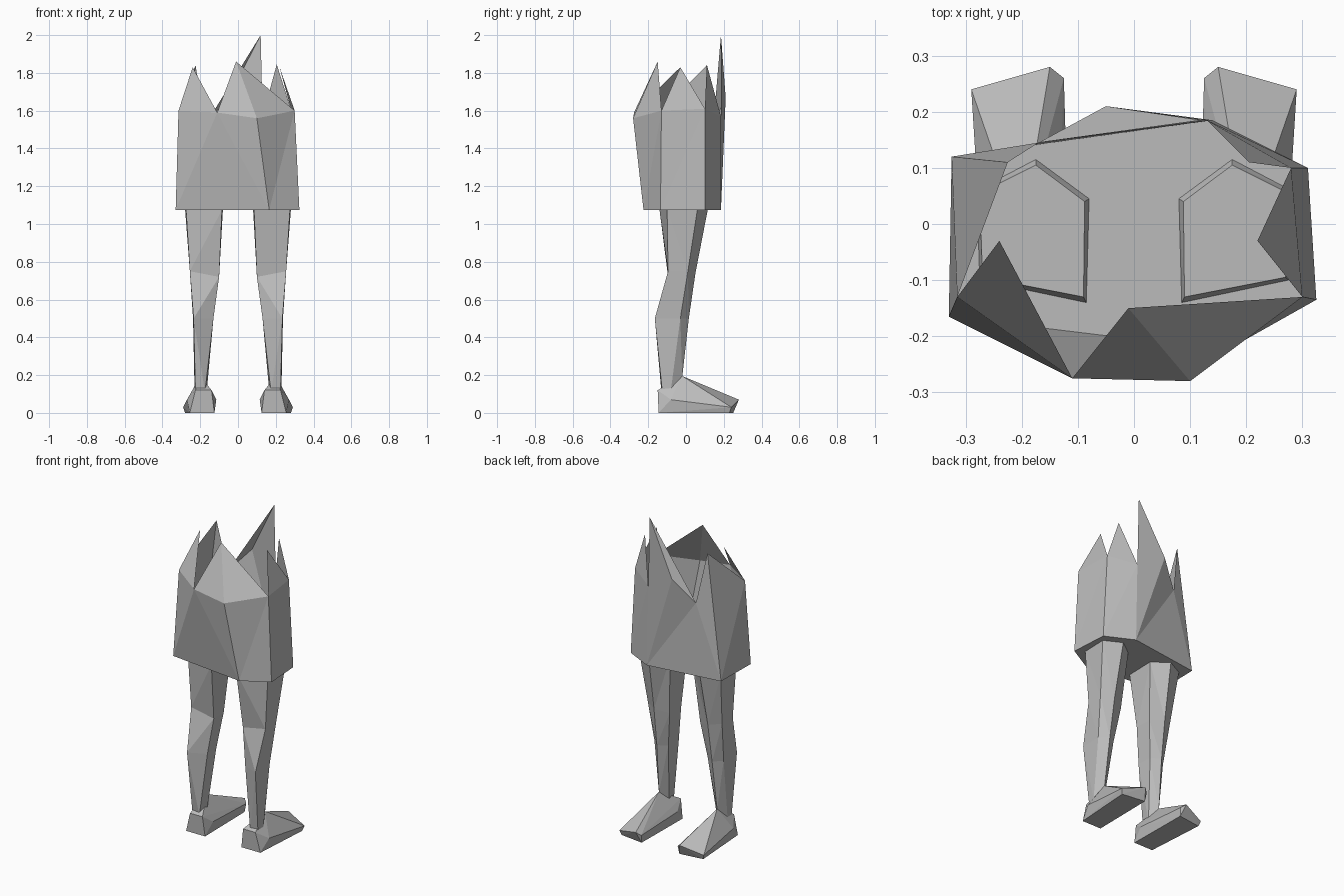
import bpy, bmesh

cube = bpy.data.objects.get("Cube")
if cube:
    bpy.data.objects.remove(cube)

grey = bpy.data.materials.new("stone_grey")
grey.use_nodes = True
colour = (0.5, 0.5, 0.5, 1)
grey.diffuse_color = colour
grey.node_tree.nodes["Principled BSDF"].inputs["Base Color"].default_value = colour


def make_object(name, bm):
    mesh = bpy.data.meshes.new(name)
    bm.to_mesh(mesh)
    bm.free()
    mesh.materials.append(grey)
    obj = bpy.data.objects.new(name, mesh)
    bpy.context.collection.objects.link(obj)
    return obj


def build_shell(name, points, faces):
    """Open surface from named points; each face is a string of point names."""
    bm = bmesh.new()
    verts = {key: bm.verts.new(co) for key, co in points.items()}
    for face in faces:
        bm.faces.new([verts[key] for key in face.split()])
    return make_object(name, bm)


def build_loft(name, rings):
    """Closed solid joining rings of equal length."""
    bm = bmesh.new()
    loops = [[bm.verts.new(co) for co in ring] for ring in rings]
    for low, high in zip(loops, loops[1:]):
        for i in range(len(low)):
            j = (i + 1) % len(low)
            bm.faces.new((low[i], low[j], high[j], high[i]))
    bm.faces.new(loops[0][::-1])
    bm.faces.new(loops[-1])
    bmesh.ops.triangulate(bm, faces=bm.faces[:])
    bmesh.ops.recalc_face_normals(bm, faces=bm.faces[:])
    return make_object(name, bm)


def build_hull(name, points):
    bm = bmesh.new()
    for co in points:
        bm.verts.new(co)
    result = bmesh.ops.convex_hull(bm, input=bm.verts[:])
    loose = [v for v in bm.verts if not v.link_faces]
    bmesh.ops.delete(bm, geom=loose, context="VERTS")
    bmesh.ops.recalc_face_normals(bm, faces=bm.faces[:])
    return make_object(name, bm)


def mirrored(points, side):
    return [(x * side, y, z) for x, y, z in points]


# Broken torso: a hollow tub with a jagged rim
HEM = 1.075
torso_points = {
    # hem
    "h0": (-0.33, -0.165, HEM), "h1": (0.165, -0.225, HEM),
    "h2": (0.325, -0.135, HEM), "h3": (0.31, 0.10, HEM),
    "h4": (0.14, 0.185, HEM), "h5": (-0.325, 0.12, HEM),
    # rim notches
    "a": (-0.315, -0.13, 1.6), "b": (-0.11, -0.275, 1.59),
    "c": (0.10, -0.28, 1.56), "d": (0.30, -0.13, 1.6),
    "e": (0.28, 0.10, 1.61), "f": (0.13, 0.185, 1.57),
    "g": (-0.05, 0.21, 1.67), "h": (-0.17, 0.145, 1.53),
    # spike tips
    "left": (-0.24, -0.03, 1.83), "front": (-0.01, -0.15, 1.86),
    "right": (0.22, -0.03, 1.83), "corner": (0.205, 0.11, 1.845),
    "back": (0.12, 0.185, 2.0), "rear": (-0.225, 0.11, 1.84),
}
torso_faces = [
    "h0 h5 h4 h3 h2 h1",
    "h0 b a", "h0 h1 b", "h1 c b", "h1 d c", "h1 h2 d",
    "h2 h3 e", "h2 e d", "h3 h4 f", "h3 f e",
    "h4 g f", "h4 h g", "h4 h5 h", "h5 rear h",
    "h5 a rear", "h5 h0 a",
    "a b left", "b c front", "c d front", "d e right",
    "e f corner", "f g back", "g h back",
]
build_shell("torso", torso_points, torso_faces)

# Leg sections from ankle to hip, for the +x side
leg_rings = [
    [(0.175, -0.13, 0.11), (0.225, -0.125, 0.11), (0.23, -0.08, 0.12),
     (0.20, -0.02, 0.19), (0.165, -0.07, 0.12)],
    [(0.13, -0.115, 0.5), (0.235, -0.165, 0.5), (0.238, -0.03, 0.5),
     (0.19, 0.015, 0.5), (0.135, -0.02, 0.5)],
    [(0.10, -0.095, 0.72), (0.255, -0.095, 0.75), (0.255, 0.01, 0.75),
     (0.185, 0.05, 0.74), (0.105, 0.01, 0.72)],
    [(0.085, -0.14, HEM), (0.275, -0.10, HEM), (0.28, 0.06, HEM),
     (0.175, 0.115, HEM), (0.08, 0.045, HEM)],
    [(0.09, -0.13, 1.10), (0.27, -0.095, 1.10), (0.275, 0.055, 1.10),
     (0.175, 0.105, 1.10), (0.088, 0.04, 1.10)],
]

# Foot corners, for the +x side
foot_points = [
    (0.125, -0.145, 0), (0.255, -0.145, 0), (0.28, 0.23, 0), (0.13, 0.25, 0),
    (0.14, -0.15, 0.12), (0.225, -0.15, 0.12), (0.115, -0.08, 0.07),
    (0.27, -0.08, 0.07), (0.20, -0.02, 0.195), (0.175, 0.15, 0.12),
    (0.15, 0.28, 0.07), (0.125, 0.26, 0.05), (0.29, 0.24, 0.03),
]

for label, side in (("left", 1), ("right", -1)):
    build_loft(label + "_leg", [mirrored(ring, side) for ring in leg_rings])
    build_hull(label + "_foot", mirrored(foot_points, side))
